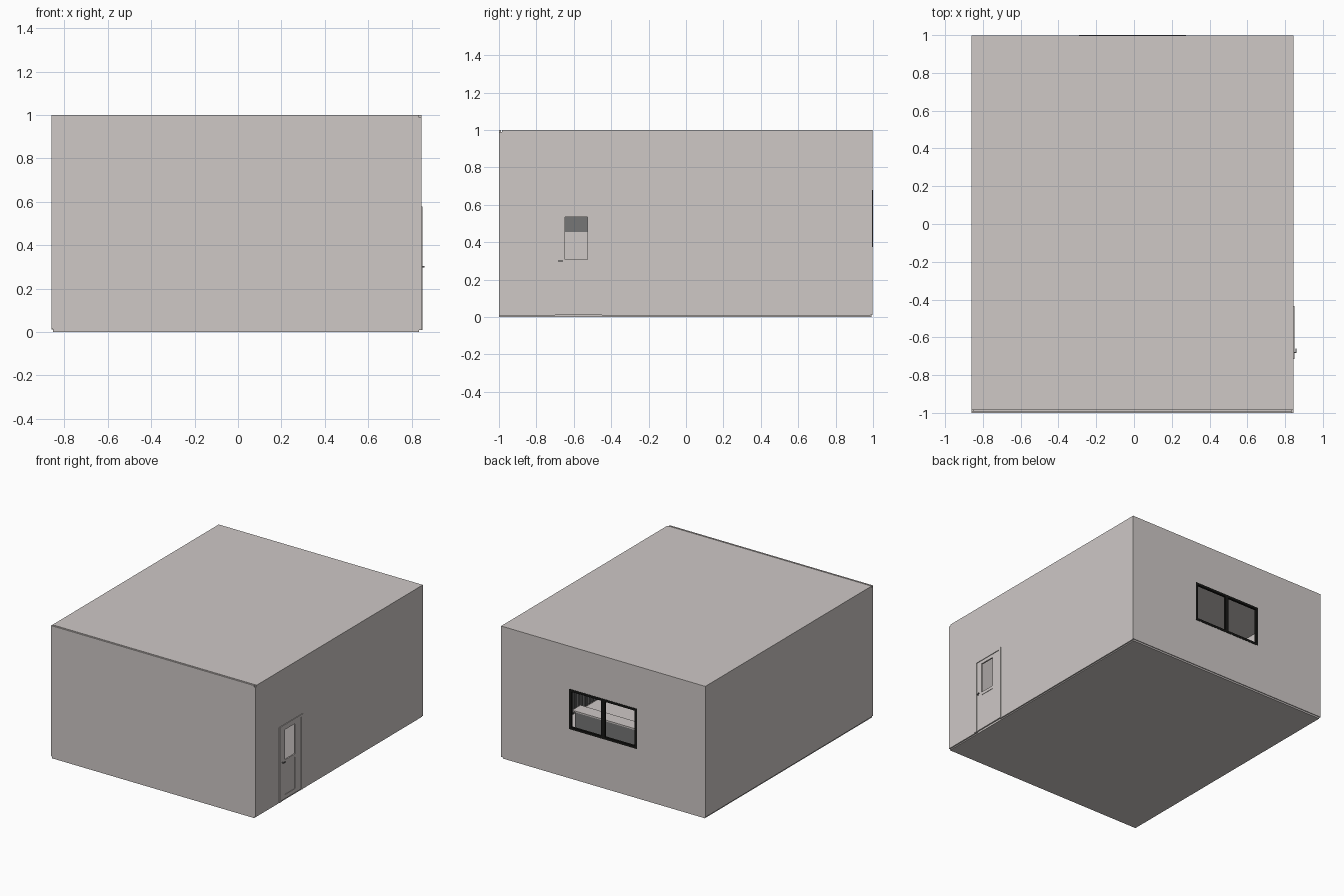
import bpy, bmesh

if "Cube" in bpy.data.objects:
    bpy.data.objects.remove(bpy.data.objects["Cube"])


def mat(name, rgb):
    m = bpy.data.materials.new(name)
    m.diffuse_color = (*rgb, 1)
    m.use_nodes = True
    m.node_tree.nodes["Principled BSDF"].inputs["Base Color"].default_value = m.diffuse_color
    return m


PLASTER = mat("warm_white_plaster", (0.62, 0.58, 0.565))
BLACK = mat("black_frame", (0.008, 0.008, 0.007))
GREY = mat("dark_grey_board", (0.18, 0.18, 0.18))


def boxes(name, material, spans):
    """One object from several boxes given as (x0, x1, y0, y1, z0, z1)."""
    bm = bmesh.new()
    for x0, x1, y0, y1, z0, z1 in spans:
        verts = bmesh.ops.create_cube(bm, size=1)["verts"]
        for v in verts:
            v.co.x = x1 if v.co.x > 0 else x0
            v.co.y = y1 if v.co.y > 0 else y0
            v.co.z = z1 if v.co.z > 0 else z0
    me = bpy.data.meshes.new(name)
    bm.to_mesh(me)
    bm.free()
    me.materials.append(material)
    ob = bpy.data.objects.new(name, me)
    bpy.context.collection.objects.link(ob)
    return ob


def ring(a0, a1, z0, z1, ha0, ha1, hz0, hz1):
    """Four rectangles (a0, a1, z0, z1) around a hole."""
    return [(a0, ha0, z0, z1), (ha1, a1, z0, z1),
            (ha0, ha1, z0, hz0), (ha0, ha1, hz1, z1)]


L, R, F, B = -0.86, 0.845, -0.995, 0.998   # outer shell
T = 0.011                                  # wall thickness

# Shell: floor, roof, plain walls
boxes("floor", PLASTER, [(L + 0.008, R - 0.01, F - 0.005, B - 0.006, 0, 0.014)])
boxes("roof", PLASTER, [(L, R, F + T, B, 1 - T, 1)])
boxes("front_wall", PLASTER, [(L, R - T, F - 0.005, F + T - 0.005, 0.014, 1)])
boxes("left_wall", PLASTER, [(L, L + T, F + T - 0.005, B - T, 0.012, 1 - T)])
boxes("partition_wall", PLASTER, [(L + T, R - T, -0.336, -0.324, 0.014, 1 - T)])

# Back wall with the window opening
W = (-0.29, 0.275, 0.375, 0.678)
boxes("back_wall", PLASTER,
      [(x0, x1, B - T, B, z0, z1)
       for x0, x1, z0, z1 in ring(L, R, 0.012, 1 - T, *W)])

# Right wall with the door opening
D0, D1, DTOP = -0.70, -0.45, 0.563
boxes("right_wall", PLASTER, [
    (R - T, R, F - 0.005, D0, 0.008, 1 - T),
    (R - T, R, D1, B - T, 0.008, 1 - T),
    (R - T, R, D0, D1, DTOP, 1 - T)])

# Sliding window: outer frame and centre bar
x0, x1, z0, z1 = W
t = 0.018
boxes("window_frame", BLACK,
      [(a, b, B - 0.014, 1.0, c, d) for a, b, c, d in
       ring(x0, x1, z0, z1, x0 + t, x1 - t, z0 + t, z1 - t)]
      + [(-0.022, 0.008, B - 0.014, 1.0, z0 + t, z1 - t)])

# Door casing
boxes("door_casing", PLASTER, [
    (R - T, R + 0.005, D0 - 0.015, D0 + 0.005, 0.01, 0.578),
    (R - T, R + 0.005, D1 - 0.005, D1 + 0.015, 0.01, 0.578),
    (R - T, R + 0.005, D0 + 0.005, D1 - 0.005, 0.56, 0.578)])

# Door leaf: open light above, recessed panel below
P0, P1 = -0.648, -0.527
boxes("door_leaf", PLASTER, [
    (R - 0.01, R, D0 + 0.005, P0, 0.014, 0.56),
    (R - 0.01, R, P1, D1 - 0.005, 0.014, 0.56),
    (R - 0.01, R, P0, P1, 0.014, 0.045),
    (R - 0.01, R, P0, P1, 0.285, 0.308),
    (R - 0.01, R, P0, P1, 0.535, 0.56)])
boxes("door_lower_panel", PLASTER, [(R - 0.008, R - 0.003, P0, P1, 0.045, 0.285)])

# Lever handle: stem and grip
boxes("door_handle", GREY, [
    (R, R + 0.015, -0.684, -0.678, 0.297, 0.303),
    (R + 0.01, R + 0.015, -0.684, -0.658, 0.297, 0.303)])

# Interior: wall board, desk and slatted heater
boxes("wall_board", GREY, [(L + T, L + T + 0.008, -0.93, -0.40, 0.455, 0.80)])
boxes("desk_top", PLASTER, [(0.0, 0.65, 0.33, 0.43, 0.19, 0.20)])
boxes("desk_panel", GREY, [(0.02, 0.63, 0.415, 0.425, 0.07, 0.19)])
boxes("desk_legs", GREY, [(x, x + 0.015, 0.34, 0.415, 0.014, 0.19)
                          for x in (0.02, 0.615)])
boxes("heater_slats", GREY, [(R - T - 0.015, R - T, -0.2 + i * 0.033, -0.182 + i * 0.033, 0.03, 0.2)
                             for i in range(13)])
